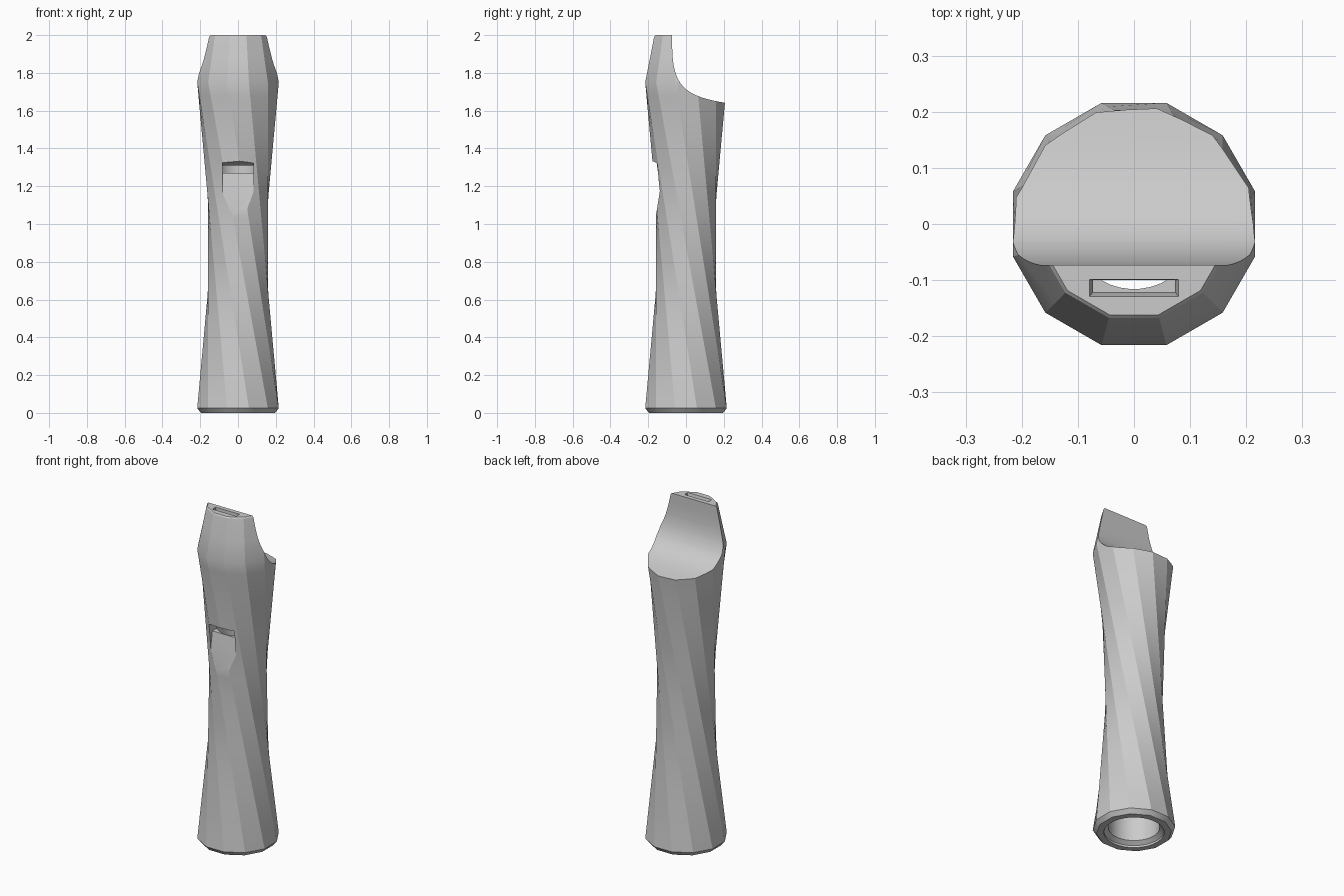
import bpy
import bmesh
from math import sin, cos, radians, pi
from mathutils import Vector

cube = bpy.data.objects.get("Cube")
if cube:
    bpy.data.objects.remove(cube, do_unlink=True)

grey = bpy.data.materials.new("plain grey")
grey.use_nodes = True
colour = (0.6, 0.6, 0.6, 1)
grey.diffuse_color = colour
grey.node_tree.nodes["Principled BSDF"].inputs["Base Color"].default_value = colour


def skin(name, rings):
    """Closed solid through a stack of equal-sized rings."""
    bm = bmesh.new()
    loops = [[bm.verts.new(p) for p in ring] for ring in rings]
    for low, high in zip(loops, loops[1:]):
        for i in range(len(low)):
            j = (i + 1) % len(low)
            bm.faces.new((low[i], low[j], high[j], high[i]))
    bm.faces.new(loops[0][::-1])
    bm.faces.new(loops[-1])
    bmesh.ops.recalc_face_normals(bm, faces=bm.faces)
    mesh = bpy.data.meshes.new(name)
    bm.to_mesh(mesh)
    bm.free()
    mesh.materials.append(grey)
    obj = bpy.data.objects.new(name, mesh)
    bpy.context.collection.objects.link(obj)
    return obj


def polygon(radius, z, sides=12, start=15.0):
    return [Vector((radius * cos(radians(start) + 2 * pi * i / sides),
                    radius * sin(radians(start) + 2 * pi * i / sides), z))
            for i in range(sides)]


def rectangle(half_width, front, back, z):
    return [Vector(p) for p in ((-half_width, front, z), (half_width, front, z),
                                (half_width, back, z), (-half_width, back, z))]


def side_profile(name, points, half_width):
    """Extrude a y-z outline across x."""
    return skin(name, [[Vector((x, y, z)) for y, z in points]
                       for x in (-half_width, half_width)])


# Twelve-sided body: straight edges leaning a quarter turn make the waist
R, LOW, HIGH, STEPS = 0.2235, 0.025, 1.75, 24
foot = polygon(R, LOW)
shoulder = polygon(R, HIGH, start=-75)
rings = [polygon(R * 0.91, 0)]
for k in range(STEPS + 1):
    rings.append([a.lerp(b, k / STEPS) for a, b in zip(foot, shoulder)])
# Tapered mouthpiece with a softened top rim
rings += [polygon(R * s, z, start=-75)
          for s, z in ((0.89, 1.87), (0.79, 1.982), (0.775, 1.994), (0.75, 2.0))]
body = skin("whistle_body", rings)

# Bore with a countersunk mouth, open at the foot
bore = skin("bore_cutter", [polygon(r, z, 40) for r, z in
                            ((0.163, -0.05), (0.163, 0.012), (0.139, 0.03),
                             (0.116, 1.25), (0.116, 1.315))])

# Window with a sloping lid and ramp
window = side_profile("window_cutter",
                      [(-0.3, 1.38), (-0.12, 1.31), (-0.05, 1.31),
                       (-0.05, 1.27), (-0.123, 1.27), (-0.3, 0.17)], 0.083)

# Narrow air channel from the mouthpiece to the window
channel = skin("channel_cutter", [rectangle(0.073, -0.121, -0.1, 1.3),
                                  rectangle(0.073, -0.121, -0.1, 1.965),
                                  rectangle(0.079, -0.129, -0.099, 2.0),
                                  rectangle(0.079, -0.129, -0.099, 2.1)])

# Curved scoop behind the mouthpiece
curve = [Vector(p) for p in ((-0.073, 1.95), (-0.075, 1.7), (0.02, 1.67), (0.26, 1.633))]
scoop_line = [(-0.073, 2.1)]
for k in range(25):
    t = k / 24
    p = (curve[0] * (1 - t) ** 3 + curve[1] * 3 * t * (1 - t) ** 2
         + curve[2] * 3 * t * t * (1 - t) + curve[3] * t ** 3)
    scoop_line.append((p.x, p.y))
scoop_line.append((0.26, 2.1))
scoop = side_profile("scoop_cutter", scoop_line, 0.4)

# Cut everything out of the body
bpy.context.view_layer.objects.active = body
for cutter in (scoop, bore, window, channel):
    cutter.hide_render = True
    mod = body.modifiers.new(cutter.name, "BOOLEAN")
    mod.operation = "DIFFERENCE"
    mod.solver = "EXACT"
    mod.object = cutter
    bpy.ops.object.modifier_apply(modifier=mod.name)
    bpy.data.objects.remove(cutter, do_unlink=True)

# Soft shoulder and scoop, crisp facets
bpy.ops.object.select_all(action="DESELECT")
body.select_set(True)
bpy.ops.object.shade_smooth_by_angle(angle=radians(25))
